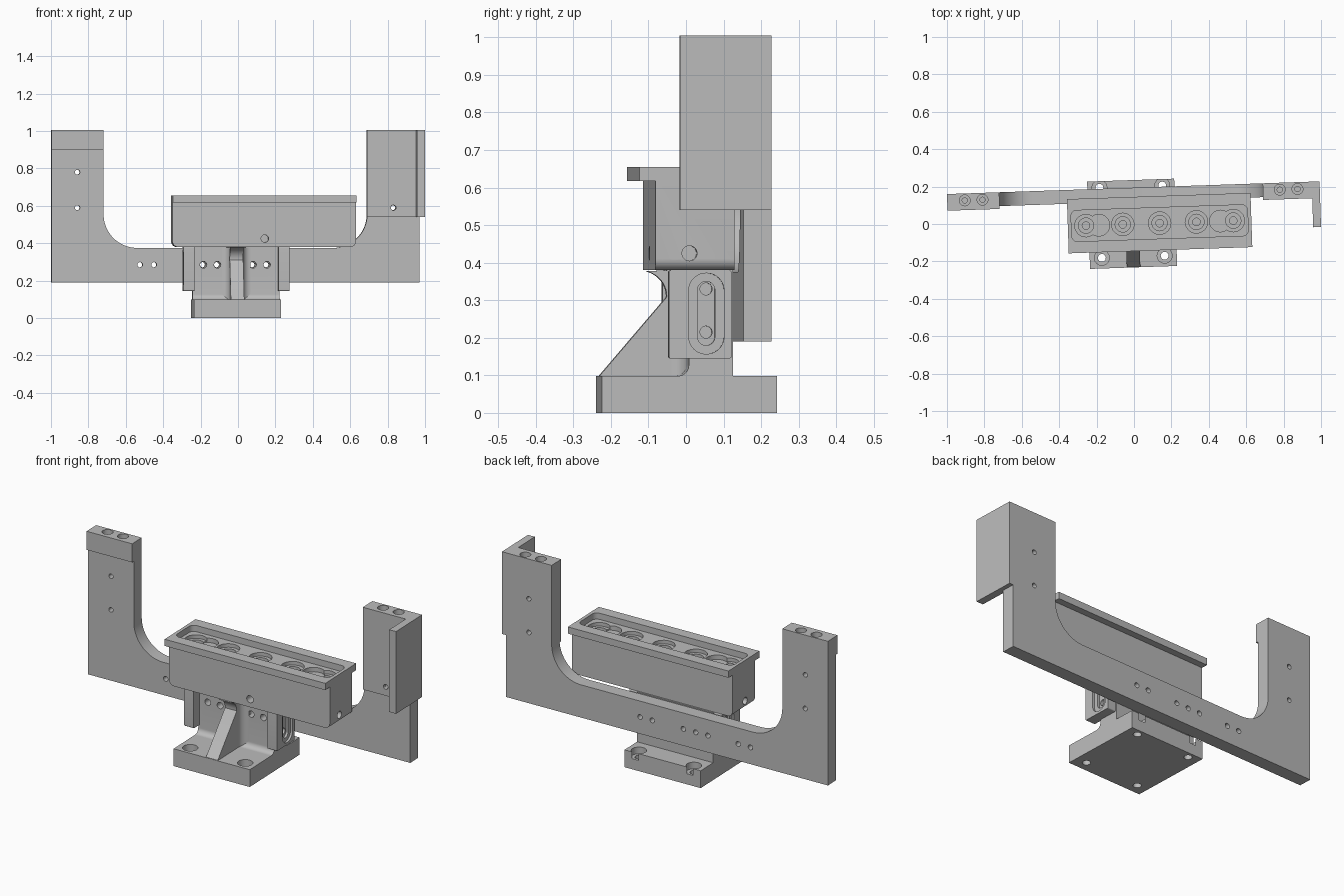
import bpy, bmesh
from math import sin, cos, pi, radians
from mathutils import Vector

old = bpy.data.objects.get("Cube")
if old:
    bpy.data.objects.remove(old, do_unlink=True)

grey = bpy.data.materials.new("machined_grey")
grey.use_nodes = True
grey.diffuse_color = (0.5, 0.5, 0.5, 1)
grey.node_tree.nodes["Principled BSDF"].inputs["Base Color"].default_value = (0.5, 0.5, 0.5, 1)

parts = []
PLACE = {"x": lambda a, b, t: (t, a, b), "y": lambda a, b, t: (a, t, b), "z": lambda a, b, t: (a, b, t)}


def arc(cx, cy, r, start, end, n=10):
    """Points along an arc, angles in degrees."""
    angles = [radians(start + (end - start) * i / n) for i in range(n + 1)]
    return [(cx + r * cos(a), cy + r * sin(a)) for a in angles]


def rounded(x0, x1, y0, y1, r):
    """Rounded rectangle outline."""
    return (arc(x1 - r, y1 - r, r, 0, 90) + arc(x0 + r, y1 - r, r, 90, 180)
            + arc(x0 + r, y0 + r, r, 180, 270) + arc(x1 - r, y0 + r, r, 270, 360))


def rect(x0, x1, y0, y1):
    return [(x0, y0), (x1, y0), (x1, y1), (x0, y1)]


def prism(name, outline, axis, lo, hi, keep=True):
    """Extrude an outline along an axis."""
    bm = bmesh.new()
    face = bm.faces.new([bm.verts.new(PLACE[axis](a, b, lo)) for a, b in outline])
    moved = bmesh.ops.extrude_face_region(bm, geom=[face])["geom"]
    bmesh.ops.translate(bm, verts=[v for v in moved if isinstance(v, bmesh.types.BMVert)],
                        vec=Vector(PLACE[axis](0, 0, hi - lo)))
    bmesh.ops.remove_doubles(bm, verts=bm.verts, dist=1e-5)
    bmesh.ops.recalc_face_normals(bm, faces=bm.faces)
    mesh = bpy.data.meshes.new(name)
    bm.to_mesh(mesh)
    bm.free()
    mesh.materials.append(grey)
    obj = bpy.data.objects.new(name, mesh)
    bpy.context.collection.objects.link(obj)
    if keep:
        parts.append(obj)
    return obj


def cut(obj, outline, axis, lo, hi):
    """Subtract an extruded outline."""
    tool = prism("cutter", outline, axis, lo, hi, keep=False)
    tool.hide_render = True
    mod = obj.modifiers.new("cut", "BOOLEAN")
    mod.operation, mod.solver, mod.object = "DIFFERENCE", "EXACT", tool
    graph = bpy.context.evaluated_depsgraph_get()
    mesh = bpy.data.meshes.new_from_object(obj.evaluated_get(graph))
    obj.modifiers.clear()
    obj.data = mesh
    bpy.data.objects.remove(tool, do_unlink=True)


def drill(obj, a, b, r, axis, lo, hi):
    cut(obj, arc(a, b, r, 0, 345, 23), axis, lo, hi)


# Base with counterbored screw holes
MID = -0.01
base = prism("base", rect(MID - 0.233, MID + 0.233, -0.232, 0.235), "z", 0, 0.098)
for x in (MID - 0.168, MID + 0.168):
    for y in (-0.175, 0.2):
        drill(base, x, y, 0.021, "z", -0.1, 0.2)
        drill(base, x, y, 0.04, "z", 0.06, 0.2)

# Upright wall with a coved foot
wall = prism("upright_wall", [(0.118, 0.09), (0.118, 0.38), (0, 0.38)]
             + arc(-0.03, 0.128, 0.03, 0, -90) + [(-0.03, 0.09)], "x", MID - 0.233, MID + 0.233)
MOUNT_HOLES = (-0.185, -0.11, 0.08, 0.155)
for x in MOUNT_HOLES:
    drill(wall, x, 0.285, 0.018, "y", -0.1, 0.2)

# Sloping centre gusset, flaring under the head
prism("gusset", [(0.05, 0.09), (-0.23, 0.09), (-0.23, 0.1), (-0.055, 0.305)]
      + arc(-0.12, 0.31, 0.068, 0, 80) + [(0.05, 0.385)], "x", MID - 0.036, MID + 0.036)
prism("gusset_fillet", arc(MID - 0.076, -0.04, 0.04, 90, 0) + arc(MID + 0.076, -0.04, 0.04, 180, 90)
      + [(MID + 0.076, 0.02), (MID - 0.076, 0.02)], "z", 0.09, 0.378)

# Side cheeks with stepped slots
for side, label in ((1, "left"), (-1, "right")):
    inner, outer = MID + side * 0.225, MID + side * 0.283
    cheek = prism(label + "_cheek", rounded(-0.055, 0.112, 0.145, 0.38, 0.006), "x", inner, outer)
    far = outer + side * 0.05
    cut(cheek, rounded(-0.002, 0.092, 0.157, 0.372, 0.046), "x", outer - side * 0.012, far)
    cut(cheek, rounded(0.022, 0.068, 0.18, 0.35, 0.0225), "x", outer - side * 0.025, far)
    for z in (0.215, 0.33):
        drill(cheek, 0.045, z, 0.016, "x", outer - side * 0.05, far)

# U-shaped carrier plate
BACK, FRONT = 0.194, 0.12
plate = prism("carrier_plate", [(-0.994, 0.19), (0.975, 0.19), (0.975, 1.005), (0.695, 1.005)]
              + arc(0.515, 0.555, 0.18, 0, -90, 20) + arc(-0.535, 0.555, 0.18, 270, 180, 20)
              + [(-0.715, 1.005), (-0.994, 1.005)], "y", FRONT, BACK)
for x in MOUNT_HOLES + (-0.26, -0.52, -0.445):
    drill(plate, x, 0.285, 0.014, "y", 0, 0.3)
for x in (-0.855, 0.835):
    drill(plate, x, 0.59, 0.013, "y", 0, 0.3)
    drill(plate, x, 0.78, 0.013, "y", 0, 0.3)
for x in (-0.9, -0.805, 0.785, 0.88):
    drill(plate, x, 0.157, 0.029, "z", 0.975, 1.1)
    drill(plate, x, 0.157, 0.014, "z", 0.92, 1.1)

# Arm pads and the end flange
prism("right_arm_pad", rect(-0.994, -0.715, 0.9, 1.005), "y", 0.105, FRONT + 0.003)
left_pad = prism("left_arm_pad", rect(0.695, 0.98, 0.54, 1.005), "y", 0.105, FRONT + 0.003)
drill(left_pad, 0.835, 0.59, 0.014, "y", 0, 0.3)
prism("end_flange", rect(0.957, 0.999, -0.05, BACK), "z", 0.54, 1.005)

# Head body with rounded lower ends
X0, X1, HEAD = -0.354, 0.628, 0.137
body = prism("head_body", [(X1, 0.62), (X0, 0.62)] + arc(X0 + 0.03, 0.41, 0.03, 180, 270)
             + arc(X1 - 0.03, 0.41, 0.03, 270, 360), "y", -0.103, 0.108)
drill(body, 0.14, 0.425, 0.02, "y", -0.2, -0.05)
for x in (X0, X1):
    drill(body, -0.012, 0.425, 0.02, "x", x - 0.05, x + 0.05)

# Overhanging lip with a rounded pocket
lip = prism("head_lip", rect(X0, X1, -0.145, 0.145), "z", 0.617, 0.655)
cut(lip, rounded(HEAD - 0.472, HEAD + 0.472, -0.083, 0.083, 0.03), "z", 0.5, 0.7)

# Stepped sockets in the pocket floor
for offset in (-0.325, 0.325):
    drill(body, HEAD + offset, 0, 0.058, "z", 0.595, 0.7)
for i in range(5):
    x = HEAD + (i - 2) * 0.197
    drill(body, x, 0, 0.06, "z", 0.6, 0.7)
    drill(body, x, 0, 0.041, "z", 0.575, 0.7)
    drill(body, x, 0, 0.02, "z", 0.53, 0.7)

# Slight turn of the whole assembly, smooth curves with sharp edges
for obj in parts:
    obj.rotation_euler.z = radians(1.95)
    obj.data.shade_smooth()
    obj.data.set_sharp_from_angle(angle=radians(30))
